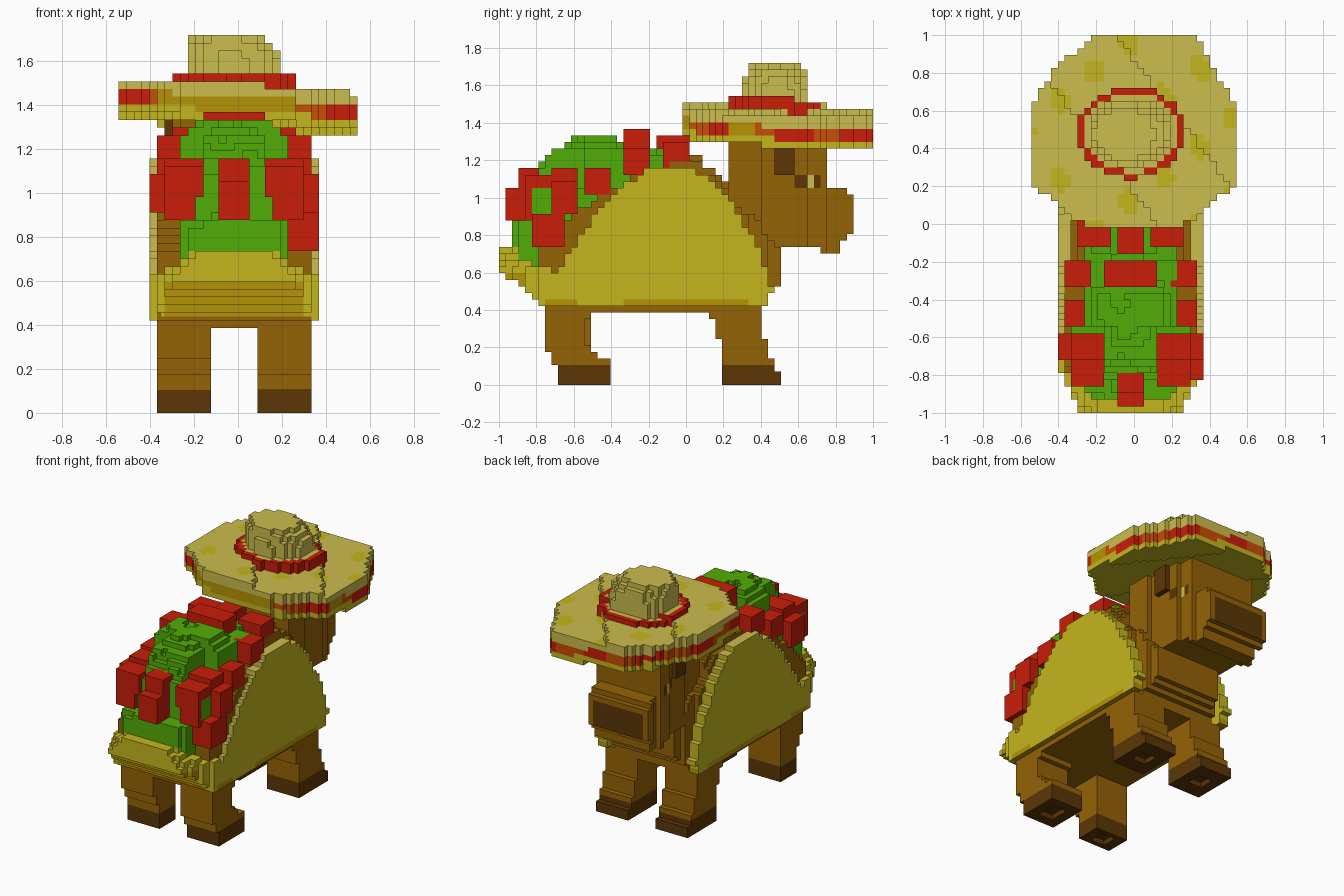
import bpy, bmesh, math
from mathutils import Vector

if "Cube" in bpy.data.objects:
    bpy.data.objects.remove(bpy.data.objects["Cube"])

V = 2 / 57            # block size
X0, Y0 = -15.5 * V, -1.0
MID = -V / 2          # mirror plane of the body

# Colours
PALETTE = {
    "straw": (202, 188, 78), "tortilla": (195, 181, 35), "toasted": (181, 146, 14),
    "tomato": (200, 35, 17), "rust": (200, 78, 14), "lettuce": (82, 172, 14),
    "fur": (148, 99, 14), "dark_fur": (92, 57, 14),
}
NAMES = list(PALETTE)
MATS = []
for name, rgb in PALETTE.items():
    mat = bpy.data.materials.new(name)
    mat.use_nodes = True
    col = [(c / 255) ** 2.2 for c in rgb] + [1]
    mat.diffuse_color = col
    mat.node_tree.nodes["Principled BSDF"].inputs["Base Color"].default_value = col
    MATS.append(mat)

AXES = [Vector(d) for d in ((1, 0, 0), (-1, 0, 0), (0, 1, 0), (0, -1, 0), (0, 0, 1), (0, 0, -1))]


def blocks(name, inside, paint):
    """Fill inside(x, y, z) with blocks; paint(x, y, z, normal) names each face's colour."""
    def centre(c):
        return X0 + (c[0] + .5) * V, Y0 + (c[1] + .5) * V, (c[2] + .5) * V

    cells = {(i, j, k) for i in range(31) for j in range(57) for k in range(49)
             if inside(*centre((i, j, k)))}
    bm = bmesh.new()
    verts = {}
    for c in sorted(cells):
        p = centre(c)
        for n in AXES:
            if tuple(int(a + b) for a, b in zip(c, n)) in cells:
                continue
            u = Vector((n.y, n.z, n.x))
            w = n.cross(u)
            ring = []
            for a, b in ((-1, -1), (1, -1), (1, 1), (-1, 1)):
                q = Vector(p) + (n + a * u + b * w) * V / 2
                key = tuple(round(t / V * 2) for t in q)
                if key not in verts:
                    verts[key] = bm.verts.new(q)
                ring.append(verts[key])
            bm.faces.new(ring).material_index = NAMES.index(paint(*p, n))
    mesh = bpy.data.meshes.new(name)
    bm.to_mesh(mesh)
    bm.free()
    for m in MATS:
        mesh.materials.append(m)
    bpy.context.collection.objects.link(bpy.data.objects.new(name, mesh))


def in_profile(y, z, pts):
    """Is the point inside the closed outline?"""
    hit = False
    for (a, b), (c, d) in zip(pts, pts[1:] + pts[:1]):
        if (b > z) != (d > z) and y < a + (z - b) * (c - a) / (d - b):
            hit = not hit
    return hit


def side(x):
    return abs(x - MID)


# Legs with hooves hollowed underneath
FRONT_LEG = [(.12, .42), (.12, .38), (.16, .33), (.16, .24), (.19, .24), (.19, 0), (.5, 0),
             (.5, .07), (.46, .13), (.44, .22), (.4, .25), (.4, .42)]
BENT_LEG = [(-.75, .42), (-.75, .2), (-.72, .11), (-.68, .11), (-.68, 0), (-.4, 0), (-.4, .14),
            (-.48, .14), (-.48, .18), (-.54, .2), (-.54, .33), (-.5, .37), (-.5, .42)]
STRAIGHT_LEG = [(-.75, .42), (-.75, .25), (-.72, .2), (-.68, .11), (-.68, 0), (-.5, 0), (-.5, .42)]
for label, prof, hoof_y, s in (("front_leg_left", FRONT_LEG, .345, 1),
                               ("front_leg_right", FRONT_LEG, .345, -1),
                               ("back_leg_left", BENT_LEG, -.54, 1),
                               ("back_leg_right", STRAIGHT_LEG, -.59, -1)):
    def leg(x, y, z):
        hollow = z < V and abs(side(x) - .23) < .06 and abs(y - hoof_y) < .06
        return .11 < s * (x - MID) < .351 and in_profile(y, z, prof) and not hollow
    blocks(label, leg, lambda x, y, z, n: "dark_fur" if z < .12 else "fur")

# Body, belly and chest
BODY = [(-.75, .39), (.38, .39), (.42, .46), (.5, .55), (.5, .72), (.4, .85), (.24, 1), (.2, 1.1),
        (.1, 1.17), (.1, 1.25), (0, 1.2), (-.3, 1.1), (-.6, .92), (-.8, .72), (-.8, .5)]
blocks("body", lambda x, y, z: in_profile(y, z, BODY)
       and side(x) < .351 - .3 * max(0, y - .15) - .5 * max(0, z - 1),
       lambda x, y, z, n: "fur")

# Head and muzzle turned slightly aside, with mouth patch and eyes
HEAD = [(.24, 1.37), (.22, 1.1), (.22, .9), (.45, .73), (.72, .73), (.72, .7), (.84, .7),
        (.84, .77), (.89, .8), (.89, 1.02), (.8, 1.05), (.75, 1.08), (.75, 1.37)]


def head_x(x, y):
    return x + .04 + .15 * (y - .45)


def paint_head(x, y, z, n):
    if n.y > 0 and y > .8 and .8 < z < .98 and abs(head_x(x, y)) < .2:
        return "dark_fur"
    if abs(n.x) > 0 and abs(y - .65) < .07 and abs(z - 1.09) < .05:
        return "straw" if abs(y - .66) < V / 2 and z > 1.07 else "dark_fur"
    return "fur"


blocks("head", lambda x, y, z: in_profile(y, z, HEAD)
       and abs(head_x(x, y)) < (.245 if y < .76 else .22), paint_head)

# Ears
for hand, s in (("left", 1), ("right", -1)):
    blocks(f"ear_{hand}", lambda x, y, z: .18 < s * head_x(x, y) < .275
           and abs(y - .525) < .06 and 1.12 < z < 1.36, lambda x, y, z, n: "dark_fur")

# Folded shell sides
SHELL = [(-.76, .42), (.42, .42), (.46, .5), (.38, .75), (.24, .98), (.1, 1.13), (-.05, 1.17),
         (-.2, 1.15), (-.38, 1.04), (-.5, .9), (-.6, .74), (-.68, .6), (-.78, .52)]


def paint_shell(x, y, z, n):
    if z < .455 and (n.x == 0 or math.cos(7 * y) > -.6):
        return "toasted"
    return "straw" if n.z > 0 or n.y < 0 and z > .6 else "tortilla"


for hand, s in (("left", 1), ("right", -1)):
    blocks(f"shell_{hand}", lambda x, y, z: .3 < s * (x - MID) < .387
           and in_profile(y, z, SHELL), paint_shell)

# Curled shell lip at the rear
LIP = [(-.7, .42), (-.8, .44), (-.86, .52), (-.95, .57), (-1.01, .61), (-1.01, .74), (-.92, .74),
       (-.88, .68), (-.7, .6)]
blocks("shell_lip", lambda x, y, z: in_profile(y, z, LIP)
       and side(x) < .387 - .5 * max(0, -.75 - y) - 1.3 * max(0, z - .64),
       lambda x, y, z, n: "toasted" if z < .6 and y > -.95 and side(x) < .3 else "tortilla")

# Lettuce heap: broad middle, narrow foot and top
HEAP = [(-.75, .6), (-.92, .65), (-.92, .88), (-.83, .9), (-.81, 1.1), (-.72, 1.25), (-.55, 1.33),
        (-.37, 1.33), (-.33, 1.25), (0, 1.25), (.08, 1.2), (.05, 1.1), (-.3, .9)]


def heap(x, y, z):
    bump = .02 * math.sin(23 * x) * math.sin(19 * y)
    upper = .24 if y > -.56 else .14
    width = .26 if z < .88 else .32 if z < 1.07 else upper
    width -= max(0, z - 1.25) + .3 * max(0, -.78 - y)
    return side(x) < width and in_profile(y, z + bump + .25 * x * x, HEAP)


blocks("lettuce", heap, lambda x, y, z, n: "lettuce")

# Tail tip showing in the lettuce
blocks("tail", lambda x, y, z: side(x) < .05 and -.935 < y < -.8 and .73 < z < .8,
       lambda x, y, z, n: "dark_fur")

# Tomato chunks, mirrored left and right, and one loose chunk
CHUNKS = [(0, -.07, 1.25), (.2, -.05, 1.22), (.06, -.26, 1.28), (.28, -.26, 1.19),
          (.28, -.47, 1.09), (.22, -.65, 1.09), (.3, -.65, 1.0), (0, -.87, .97), (0, -.82, 1.07),
          (.22, -.77, 1.06), (.24, -.77, .97)]


def in_chunk(a, y, z, chunk):
    return all(abs(p - q) < .08 for p, q in zip((a, y, z), chunk))


blocks("tomato_chunks", lambda x, y, z: any(in_chunk(side(x), y, z, c) for c in CHUNKS),
       lambda x, y, z, n: "tomato")
blocks("loose_tomato", lambda x, y, z: in_chunk(x, y, z, (.29, -.74, .83)),
       lambda x, y, z, n: "tomato")


# Tilted hat: brim, band and crown
def tilt(x, y, z):
    return z - 1.475 + .065 * x + .05 * (y - .49)


def paint_brim(x, y, z, n):
    h = tilt(x, y, z)
    if n.z > 0:
        return "tortilla" if math.sin(17 * x + 2) * math.sin(15 * y + 5 * x) > .6 else "straw"
    if n.z < 0 or h < -.125:
        return "tortilla"
    if h < -.06:
        if y < .2 and -.36 < x < .28 or x > .3 and .22 < y < .38:
            return "toasted"
        return "tomato" if math.sin(9 * math.atan2(y - .49, x)) > 0 else "rust"
    return "straw"


BRIM = [(-.55, .23), (-.55, .59), (-.44, .8), (-.2, 1.01), (.32, 1.01), (.4, .86), (.47, .74),
        (.55, .62), (.55, .23), (.4, .09), (.24, -.02), (-.24, -.02), (-.4, .09)]
blocks("hat_brim", lambda x, y, z: in_profile(x, y, BRIM) and -.165 < tilt(x, y, z) < 0,
       paint_brim)


def ring(x, y):
    return math.hypot((x + .015) / .285, (y - .485) / .24)


blocks("hat_band", lambda x, y, z: ring(x, y) < 1
       and tilt(x, y, z) > -.05 and z < 1.55 - .2 * max(0, y - .45),
       lambda x, y, z, n: "straw" if n.z > 0 and ring(x, y) < .87 else "tomato")


def crown(x, y, z):
    h = max(0, tilt(x, y, z) + .08 * x) / .255
    r = math.hypot((x + .02) / .225, (y - .485) / .18)
    return tilt(x, y, z) > -.03 and r ** 3 + h ** 4 < 1


blocks("hat_crown", crown, lambda x, y, z, n: "straw")
